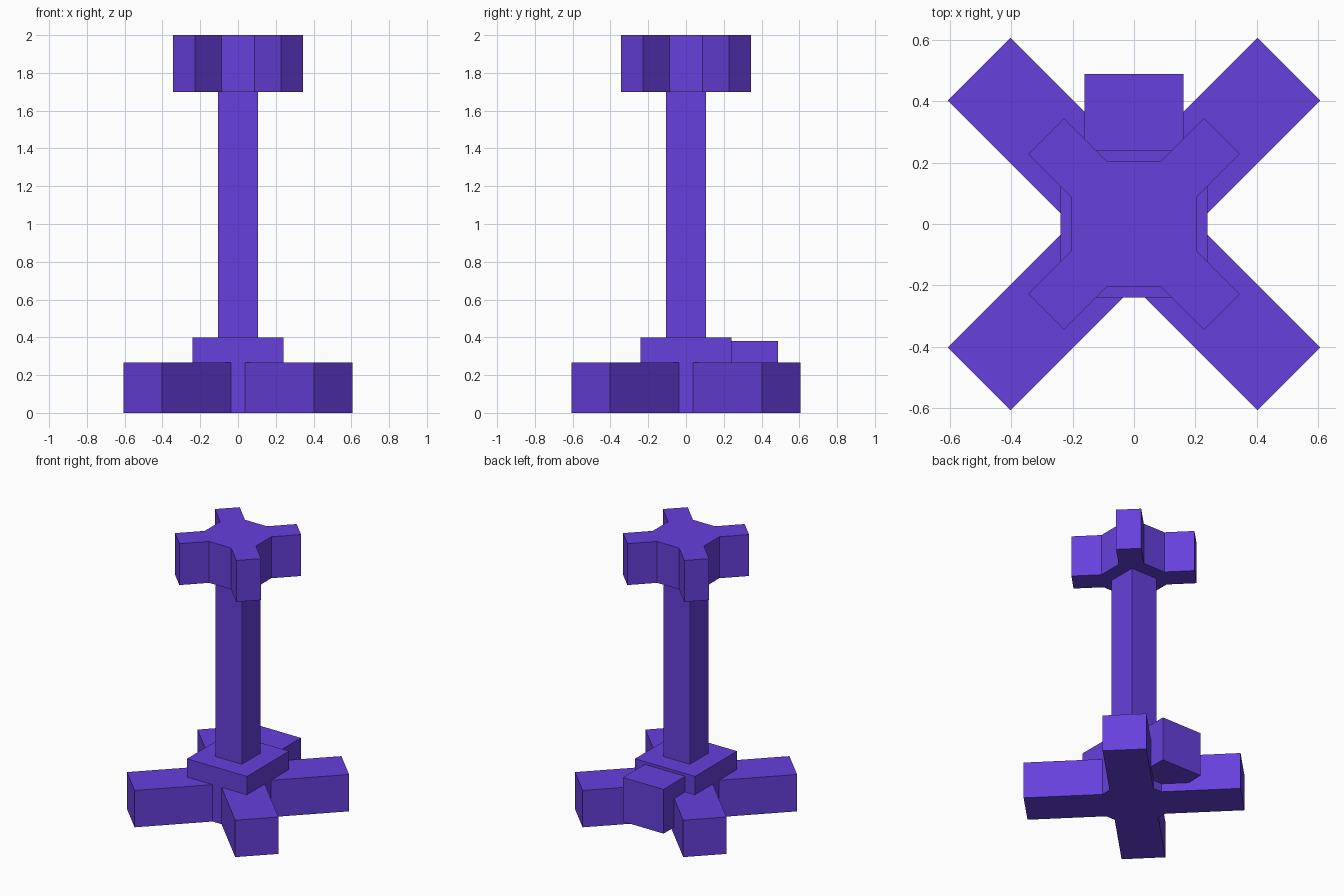
import bpy, bmesh

if "Cube" in bpy.data.objects:
    bpy.data.objects.remove(bpy.data.objects["Cube"])

purple = bpy.data.materials.new("purple")
purple.diffuse_color = (0.133, 0.051, 0.716, 1)
purple.use_nodes = True
purple.node_tree.nodes["Principled BSDF"].inputs["Base Color"].default_value = purple.diffuse_color


def prism(name, outline, z0, z1):
    """Extrude a flat outline from z0 to z1."""
    bm = bmesh.new()
    face = bm.faces.new([bm.verts.new((x, y, z0)) for x, y in outline])
    top = bmesh.ops.extrude_face_region(bm, geom=[face])["geom"]
    for v in top:
        if isinstance(v, bmesh.types.BMVert):
            v.co.z = z1
    bmesh.ops.recalc_face_normals(bm, faces=bm.faces[:])
    mesh = bpy.data.meshes.new(name)
    bm.to_mesh(mesh)
    bm.free()
    mesh.materials.append(purple)
    obj = bpy.data.objects.new(name, mesh)
    bpy.context.collection.objects.link(obj)
    return obj


def rect(x0, x1, y0, y1):
    return [(x0, y0), (x1, y0), (x1, y1), (x0, y1)]


def cross(hub, far, near):
    """Square hub with four diagonal arms; (far, near) is an arm end corner."""
    notch = hub - (far - near)
    quarter = [(hub, notch), (far, near), (near, far), (notch, hub)]
    pts = []
    for _ in range(4):
        pts += quarter
        quarter = [(-y, x) for x, y in quarter]
    return pts


# Base: diagonal feet, raised hub and rear box
prism("base_feet", cross(0.24, 0.607, 0.403), 0, 0.267)
prism("base_hub", rect(-0.24, 0.24, -0.24, 0.24), 0.267, 0.4)
prism("rear_box", rect(-0.162, 0.162, 0.24, 0.488), 0.06, 0.38)

# Square column
prism("column", rect(-0.105, 0.105, -0.105, 0.105), 0.4, 1.7)

# Head: smaller diagonal cross
prism("head_cross", cross(0.205, 0.345, 0.228), 1.7, 2.0)
